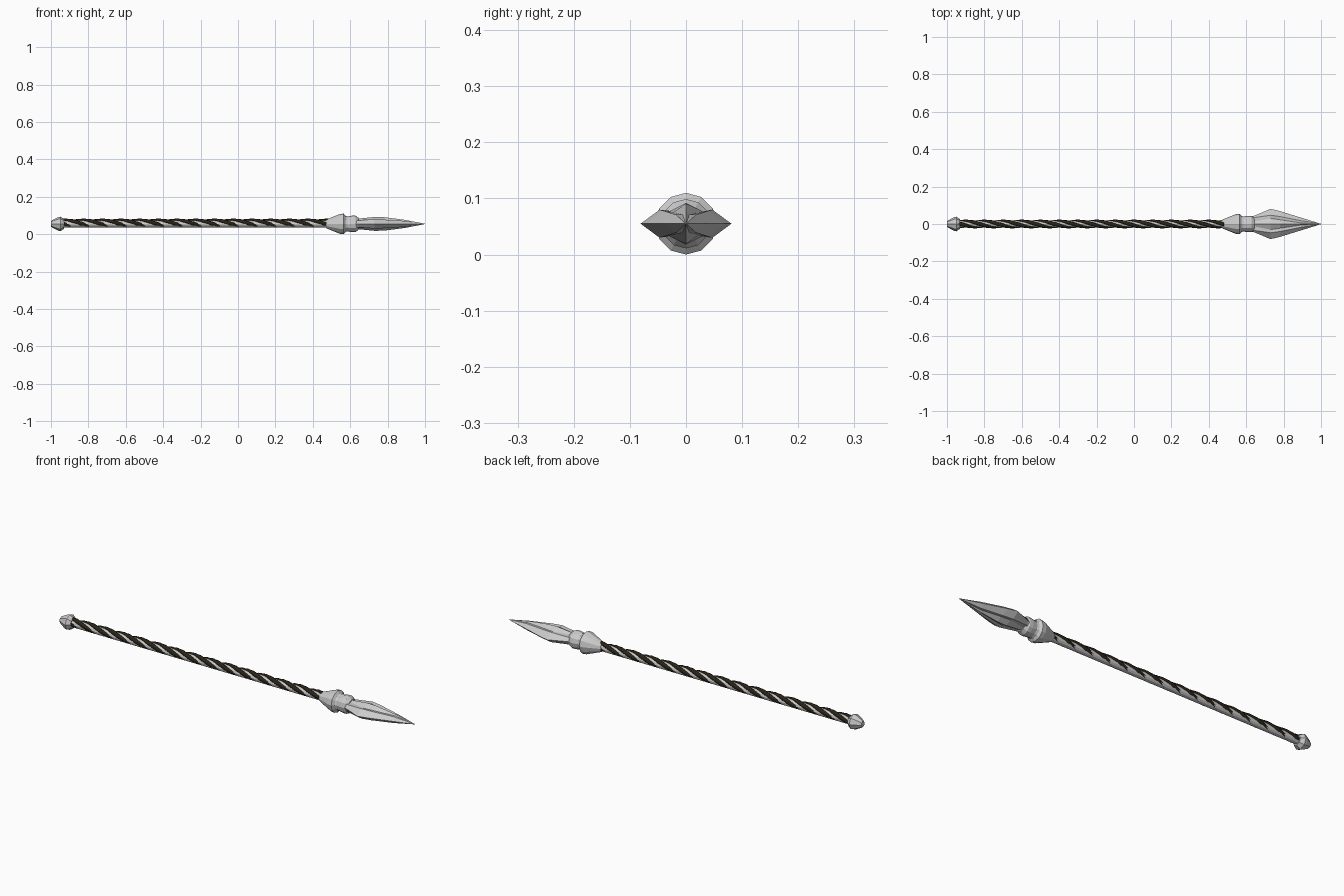
import bpy, bmesh, math

if "Cube" in bpy.data.objects:
    bpy.data.objects.remove(bpy.data.objects["Cube"])

AXIS_Z = 0.055


def loft(name, sections, cap=True):
    """Skin a list of equal-length point rings into one mesh."""
    bm = bmesh.new()
    rings = [[bm.verts.new(p) for p in s] for s in sections]
    n = len(rings[0])
    for a, b in zip(rings, rings[1:]):
        for i in range(n):
            j = (i + 1) % n
            bm.faces.new((a[i], a[j], b[j], b[i]))
    if cap:
        bm.faces.new(rings[0])
        bm.faces.new(rings[-1])
    bmesh.ops.remove_doubles(bm, verts=bm.verts, dist=1e-5)
    bmesh.ops.recalc_face_normals(bm, faces=bm.faces)
    me = bpy.data.meshes.new(name)
    bm.to_mesh(me)
    bm.free()
    ob = bpy.data.objects.new(name, me)
    bpy.context.collection.objects.link(ob)
    return ob


def lathe(name, profile, sides):
    """Revolve (x, radius) pairs about the spear axis."""
    return loft(name, [[(x, r * math.cos(math.tau * i / sides),
                         AXIS_Z + r * math.sin(math.tau * i / sides))
                        for i in range(sides)] for x, r in profile])


# Shaft, pommel and socket collar
lathe("shaft", [(-0.96, 0.019), (0.5, 0.019)], 12)
lathe("pommel", [(-1.0, 0.014), (-0.993, 0.02), (-0.962, 0.036), (-0.95, 0.039),
                 (-0.942, 0.034), (-0.93, 0.026)], 8)
lathe("collar", [(0.47, 0.021), (0.478, 0.026), (0.545, 0.053), (0.565, 0.055),
                 (0.575, 0.043), (0.585, 0.04), (0.61, 0.044), (0.628, 0.044),
                 (0.645, 0.032)], 12)

# Blade: bevelled edges, shallow groove and raised central rib
# columns: x, half width, shoulder y, shoulder z, rib half width, groove z, ridge z
stations = [
    (0.60, 0.036, 0.030, 0.018, 0.010, 0.022, 0.026),
    (0.64, 0.043, 0.034, 0.018, 0.012, 0.021, 0.028),
    (0.73, 0.081, 0.047, 0.025, 0.030, 0.022, 0.037),
    (0.78, 0.069, 0.040, 0.023, 0.023, 0.020, 0.036),
    (0.89, 0.035, 0.018, 0.016, 0.006, 0.016, 0.022),
    (1.00, 0.001, 0.0007, 0.0005, 0.0003, 0.0006, 0.001),
]
sections = []
for x, w, sy, sz, ry, gz, tz in stations:
    q = [(w, 0), (sy, sz), (ry, gz), (0, tz)]
    top = q + [(-y, z) for y, z in q[-2::-1]]
    ring = top + [(-y, -z) for y, z in top[1:-1]]
    sections.append([(x, y, AXIS_Z + z) for y, z in ring])
loft("blade", sections)

# Twisted dark cord strands, sitting slightly high on the shaft
cord = bpy.data.materials.new("dark_cord")
cord.diffuse_color = (0.022, 0.016, 0.008, 1)
cord.use_nodes = True
cord.node_tree.nodes["Principled BSDF"].inputs["Base Color"].default_value = cord.diffuse_color
STRANDS, PITCH, STEPS = 3, 0.3, 170
for k in range(STRANDS):
    rings = []
    for s in range(STEPS + 1):
        x = -0.94 + 1.42 * s / STEPS
        a = math.tau * (x / PITCH + k / STRANDS)
        ring = []
        for i in range(8):
            t = math.tau * i / 8
            # flattened oval, wide along the surface
            r = 0.017 + 0.0065 * math.cos(t)
            b = a + 0.68 * math.sin(t)
            ring.append((x, r * math.cos(b), AXIS_Z + 0.005 + r * math.sin(b)))
        rings.append(ring)
    ob = loft("cord_strand_%d" % (k + 1), rings)
    ob.data.materials.append(cord)
    for p in ob.data.polygons:
        p.use_smooth = True
